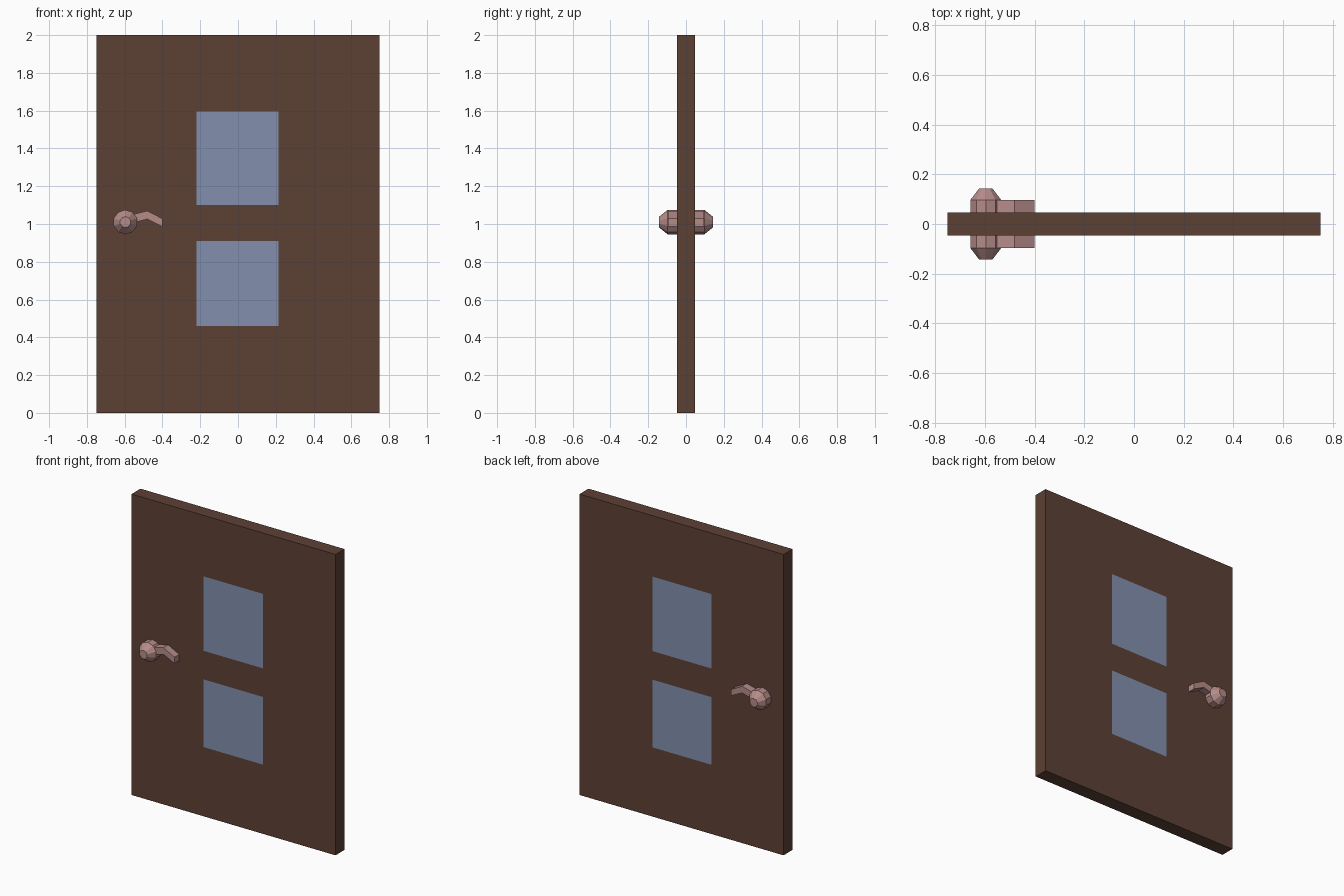
import bpy, bmesh, math
from mathutils import Vector

if "Cube" in bpy.data.objects:
    bpy.data.objects.remove(bpy.data.objects["Cube"])


def material(name, rgb):
    m = bpy.data.materials.new(name)
    m.diffuse_color = (*rgb, 1)
    m.use_nodes = True
    m.node_tree.nodes["Principled BSDF"].inputs["Base Color"].default_value = m.diffuse_color
    return m


wood = material("dark wood", (0.107, 0.052, 0.035))
glass = material("blue glass", (0.225, 0.28, 0.42))
metal = material("rose metal", (0.46, 0.26, 0.25))


def finish(name, bm, mats):
    bmesh.ops.recalc_face_normals(bm, faces=bm.faces)
    me = bpy.data.meshes.new(name)
    bm.to_mesh(me)
    bm.free()
    for m in mats:
        me.materials.append(m)
    ob = bpy.data.objects.new(name, me)
    bpy.context.collection.objects.link(ob)
    return ob


# Door slab, cut along the window borders; window faces are flush on both sides
T = 0.047
panes = [(0.46, 0.91), (1.10, 1.595)]
PX = (-0.22, 0.215)
bm = bmesh.new()
bmesh.ops.create_cube(bm, size=1)
for v in bm.verts:
    v.co = Vector((v.co.x * 1.5, v.co.y * 2 * T, (v.co.z + 0.5) * 2))
cuts = [((x, 0, 0), (1, 0, 0)) for x in PX]
cuts += [((0, 0, z), (0, 0, 1)) for pane in panes for z in pane]
for co, no in cuts:
    bmesh.ops.bisect_plane(bm, geom=bm.verts[:] + bm.edges[:] + bm.faces[:],
                           plane_co=co, plane_no=no)
bm.normal_update()
for f in bm.faces:
    c = f.calc_center_median()
    if abs(f.normal.y) > 0.9 and PX[0] < c.x < PX[1] and any(a < c.z < b for a, b in panes):
        f.material_index = 1
finish("door", bm, [wood, glass])


# Round knob: straight collar then a tapered cap
def knob(name, side):
    bm = bmesh.new()
    n = 10
    rings = []
    for r, y in [(0.065, T - 0.01), (0.065, 0.097), (0.029, 0.142)]:
        rings.append([bm.verts.new((-0.596 + r * math.cos(2 * math.pi * (i + 0.5) / n), side * y,
                                    1.01 + r * math.sin(2 * math.pi * (i + 0.5) / n)))
                      for i in range(n)])
    for a, b in zip(rings, rings[1:]):
        for i in range(n):
            bm.faces.new((a[i], a[(i + 1) % n], b[(i + 1) % n], b[i]))
    bm.faces.new(rings[0])
    bm.faces.new(rings[-1])
    finish(name, bm, [metal])


# Bent lever: side outline extruded away from the door
def lever(name, side):
    outline = [(-0.56, 1.05), (-0.48, 1.07), (-0.40, 1.028),
               (-0.40, 0.986), (-0.48, 1.026), (-0.56, 1.005)]
    bm = bmesh.new()
    face = bm.faces.new([bm.verts.new((x, side * (T - 0.01), z)) for x, z in outline])
    ext = bmesh.ops.extrude_face_region(bm, geom=[face], use_keep_orig=True)
    for v in ext["geom"]:
        if isinstance(v, bmesh.types.BMVert):
            v.co.y = side * 0.0965
    finish(name, bm, [metal])


for label, side in (("front", -1), ("back", 1)):
    knob(label + "_knob", side)
    lever(label + "_lever", side)
